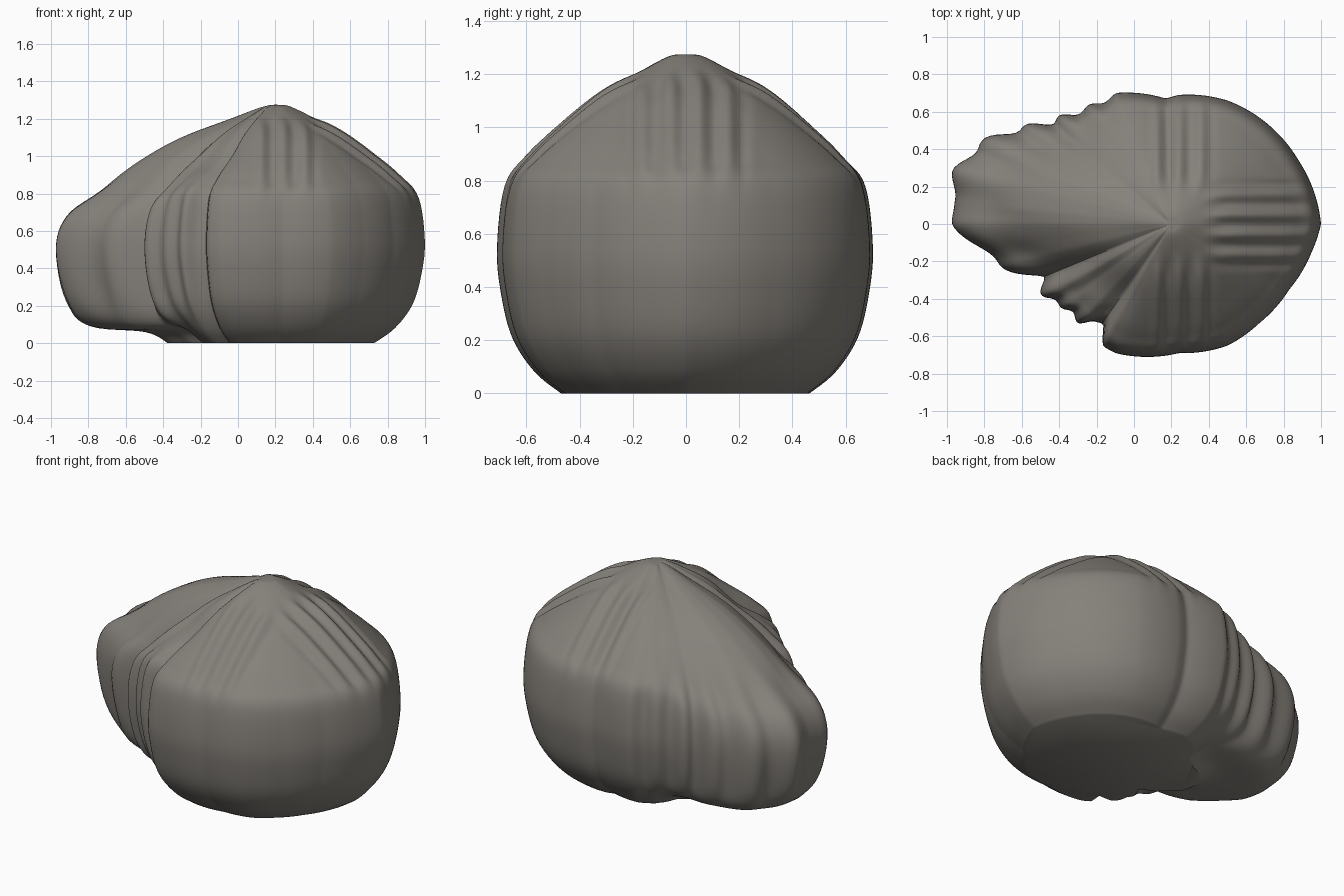
import bpy, bmesh, math

if "Cube" in bpy.data.objects:
    bpy.data.objects.remove(bpy.data.objects["Cube"])

CX = 0.2                      # the crown sits above this x
SEGS, STEPS = 320, 6

# plan outline, counter-clockwise from the right end
OUTLINE = [(1, 0), (.96, .18), (.88, .34), (.72, .53), (.5, .66), (.24, .69), (.17, .67),
           (-.1, .70), (-.18, .66), (-.26, .62), (-.45, .55), (-.67, .5), (-.85, .43),
           (-.96, .29), (-1, .12), (-.97, 0), (-.83, -.14), (-.72, -.23), (-.5, -.29),
           (-.49, -.4), (-.4, -.43), (-.29, -.53), (-.16, -.53), (-.17, -.65), (-.1, -.69),
           (.24, -.69), (.5, -.65), (.67, -.53), (.83, -.35), (.95, -.15)]

# (share of the outline radius, height) for the round body and the side lobe
BODY = [(.66, 0), (.80, .08), (.92, .21), (.98, .38), (1, .55), (.96, .78), (.85, .88),
        (.70, .98), (.48, 1.11), (.27, 1.2), (.1, 1.265), (.03, 1.274)]
LOBE = [(.48, 0), (.58, .06), (.83, .09), (.95, .22), (1, .5), (.95, .68), (.80, .81),
        (.60, .98), (.42, 1.1), (.20, 1.2), (.08, 1.255), (.02, 1.274)]

polar = sorted((math.atan2(y, x - CX) % math.tau, math.hypot(x - CX, y)) for x, y in OUTLINE)
polar = [(polar[-1][0] - math.tau, polar[-1][1])] + polar + [(polar[0][0] + math.tau, polar[0][1])]


def smooth(a, b, v):
    t = max(0, min(1, (v - a) / (b - a)))
    return t * t * (3 - 2 * t)


def radius(angle):
    for (a, r), (b, s) in zip(polar, polar[1:]):
        if a <= angle <= b:
            return r + (s - r) * (angle - a) / max(b - a, 1e-6)
    return polar[0][1]


def curve(points, i, t):
    # smooth interpolation through the profile points
    p = [points[max(0, min(len(points) - 1, i + k))] for k in (-1, 0, 1, 2)]
    return [.5 * (2 * b + (c - a) * t + (2 * a - 5 * b + 4 * c - d) * t * t
                  + (3 * b - a - 3 * c + d) * t ** 3) for a, b, c, d in zip(*p)]


def point(angle, i, t):
    r0 = radius(angle)
    deg = math.degrees(angle)
    w = smooth(.62, .97, math.cos(angle - math.radians(173)))
    (fa, za), (fb, zb) = curve(BODY, i, t), curve(LOBE, i, t)
    f, z = fa + (fb - fa) * w, max(0, za + (zb - za) * w)
    # the body's round foot keeps its size where the outline is stretched
    # gathered pleats around the lobe
    side = smooth(108, 122, deg) * (1 - smooth(229, 237, deg))
    band = smooth(.06, .3, z) * (1 - smooth(.72, .95, z))
    wave = math.sin(30 * angle + 1.8 * math.sin(5 * angle) + .9 * math.sin(3 * z))
    r = r0 * f * (1 + side * band * (.022 * wave - .012))
    x, y = CX + r * math.cos(angle), r * math.sin(angle)
    # folds running down from the crown
    top = smooth(.6, .95, z) * smooth(.08, .35, f) * (1 - .5 * smooth(.85, 1, f))
    right = (x > CX) * (1 - smooth(.2, .27, abs(y))) * smooth(.15, .3, x - CX)
    across = smooth(.12, .3, abs(y)) * (1 - smooth(.13, .2, abs(x - .25)))
    z += top * .016 * (right * math.cos(math.tau * (y - .05) / .11)
                       + across * math.cos(math.tau * (x - .24) / .12))
    # hollow in the front of the lobe's flap
    z -= .05 * math.exp(-((x + .12) / .13) ** 2 - ((y + .33) / .13) ** 2) * (z > .8)
    return x, y, z


# one continuous skin, ring by ring from foot to crown
bm = bmesh.new()
rings = []
levels = [(i, k / STEPS) for i in range(len(BODY) - 1) for k in range(STEPS)]
levels.append((len(BODY) - 2, 1))
for i, t in levels:
    rings.append([bm.verts.new(point(math.tau * s / SEGS, i, t)) for s in range(SEGS)])
for low, high in zip(rings, rings[1:]):
    for s in range(SEGS):
        n = (s + 1) % SEGS
        bm.faces.new((low[s], low[n], high[n], high[s]))
crown = bm.verts.new((CX, 0, 1.275))
for s in range(SEGS):
    bm.faces.new((rings[-1][s], rings[-1][(s + 1) % SEGS], crown))

# soften the skin, then close the flat foot
for _ in range(2):
    bmesh.ops.smooth_vert(bm, verts=[v for ring in rings[1:] for v in ring], factor=.4,
                          use_axis_x=True, use_axis_y=True, use_axis_z=True)
for v in rings[0]:
    v.co.z = 0
bm.faces.new(list(reversed(rings[0])))
bmesh.ops.recalc_face_normals(bm, faces=bm.faces)

mesh = bpy.data.meshes.new("dumpling")
bm.to_mesh(mesh)
bm.free()
dumpling = bpy.data.objects.new("dumpling", mesh)
bpy.context.collection.objects.link(dumpling)

# single warm grey colour
grey = bpy.data.materials.new("warm grey")
grey.diffuse_color = (.235, .218, .195, 1)
grey.use_nodes = True
grey.node_tree.nodes["Principled BSDF"].inputs["Base Color"].default_value = grey.diffuse_color
mesh.materials.append(grey)

bpy.context.view_layer.objects.active = dumpling
dumpling.select_set(True)
bpy.ops.object.shade_smooth_by_angle(angle=math.radians(40))
